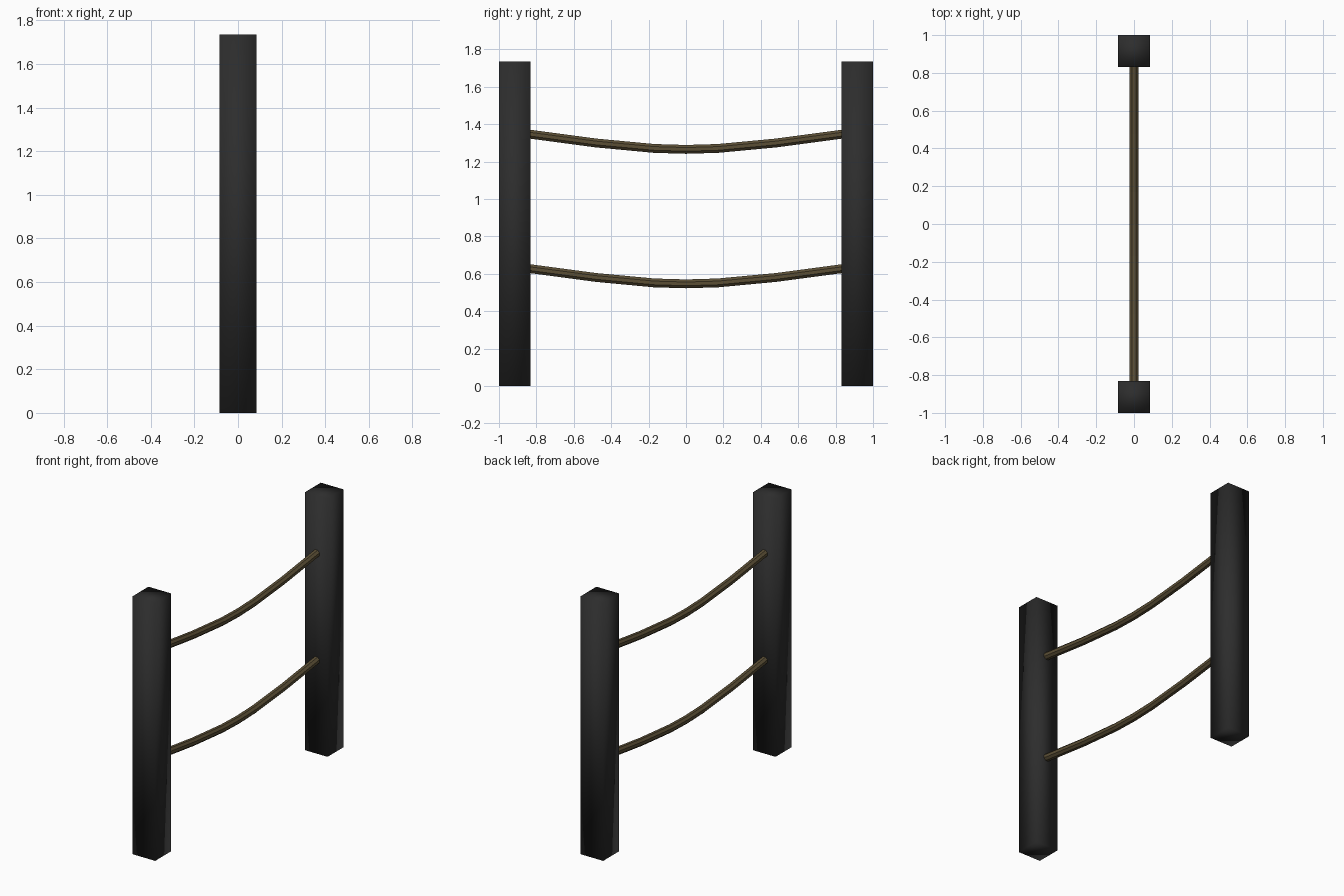
import bpy, bmesh, math
from mathutils import Vector

if "Cube" in bpy.data.objects:
    bpy.data.objects.remove(bpy.data.objects["Cube"])


def material(name, rgb):
    m = bpy.data.materials.new(name)
    m.diffuse_color = (*rgb, 1)
    m.use_nodes = True
    m.node_tree.nodes["Principled BSDF"].inputs["Base Color"].default_value = m.diffuse_color
    return m


CHARCOAL = material("charcoal", (0.026, 0.026, 0.026))
ROPE = material("rope_brown", (0.105, 0.078, 0.036))


def add_object(name, bm, mat, smooth):
    bmesh.ops.recalc_face_normals(bm, faces=bm.faces)
    for f in bm.faces:
        f.smooth = smooth
    mesh = bpy.data.meshes.new(name)
    bm.to_mesh(mesh)
    bm.free()
    mesh.materials.append(mat)
    obj = bpy.data.objects.new(name, mesh)
    bpy.context.collection.objects.link(obj)


# Square posts, softly shaded across their corners
def post(name, y):
    bm = bmesh.new()
    bmesh.ops.create_cube(bm, size=1)
    bmesh.ops.scale(bm, vec=(0.168, 0.168, 1.735), verts=bm.verts)
    bmesh.ops.translate(bm, vec=(0, y, 0.8675), verts=bm.verts)
    add_object(name, bm, CHARCOAL, True)


# Sagging ropes: eight-sided rings swept along a shallow curve
def rope(name, z_mid, radius=0.0255, sides=8):
    half = [(0, 0), (0.17, 0.005), (0.48, 0.034), (0.84, 0.082)]
    path = [(-y, h) for y, h in half[:0:-1]] + half
    bm = bmesh.new()
    rings = []
    for i, (y, h) in enumerate(path):
        a, b = path[max(i - 1, 0)], path[min(i + 1, len(path) - 1)]
        along = Vector((0, b[0] - a[0], b[1] - a[1])).normalized()
        up = Vector((1, 0, 0)).cross(along)
        ring = []
        for k in range(sides):
            t = math.tau * (k + 0.5) / sides
            ring.append(bm.verts.new(Vector((0, y, z_mid + h))
                        + radius * (Vector((1, 0, 0)) * math.cos(t) + up * math.sin(t))))
        rings.append(ring)
    for r, s in zip(rings, rings[1:]):
        for k in range(sides):
            n = (k + 1) % sides
            bm.faces.new((r[k], r[n], s[n], s[k]))
    bm.faces.new(rings[0])
    bm.faces.new(rings[-1])
    add_object(name, bm, ROPE, False)


post("front_post", -0.916)
post("back_post", 0.916)
rope("upper_rope", 1.265)
rope("lower_rope", 0.546)
